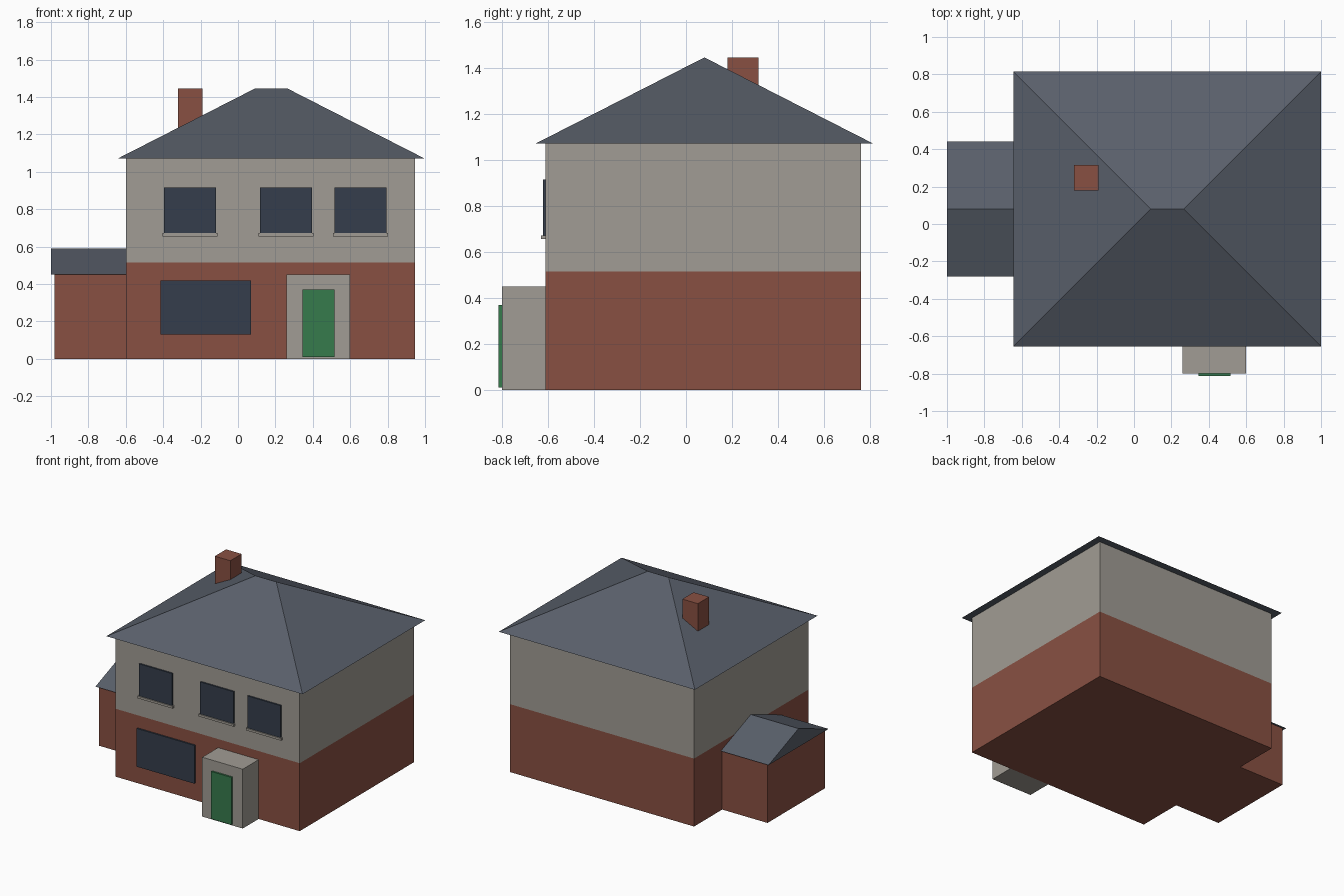
import bpy
import bmesh

default = bpy.data.objects.get("Cube")
if default:
    bpy.data.objects.remove(default, do_unlink=True)


def material(name, rgb):
    mat = bpy.data.materials.new(name)
    mat.use_nodes = True
    colour = (*rgb, 1)
    mat.diffuse_color = colour
    mat.node_tree.nodes["Principled BSDF"].inputs["Base Color"].default_value = colour
    return mat


brick = material("red_brick", (0.25, 0.081, 0.055))
stone = material("grey_render", (0.355, 0.333, 0.297))
slate = material("slate", (0.10, 0.115, 0.145))
glass = material("dark_glass", (0.035, 0.048, 0.072))
green = material("green_paint", (0.037, 0.196, 0.073))


def finish(name, bm, *mats):
    bmesh.ops.recalc_face_normals(bm, faces=bm.faces)
    mesh = bpy.data.meshes.new(name)
    bm.to_mesh(mesh)
    bm.free()
    for mat in mats:
        mesh.materials.append(mat)
    obj = bpy.data.objects.new(name, mesh)
    bpy.context.collection.objects.link(obj)
    return obj


def box_mesh(xs, ys, zs):
    bm = bmesh.new()
    bmesh.ops.create_cube(bm, size=1)
    for v in bm.verts:
        v.co = [span[int(c > 0)] for span, c in zip((xs, ys, zs), v.co)]
    return bm


def box(name, xs, ys, zs, mat):
    return finish(name, box_mesh(xs, ys, zs), mat)


def ridged_roof(name, xs, ys, zs, ridge):
    """Solid roof with its ridge along x; the ridge ends set hips or gables."""
    bm = bmesh.new()
    mid = sum(ys) / 2
    a, b, c, d = [bm.verts.new((x, y, zs[0])) for x, y in
                  ((xs[0], ys[0]), (xs[1], ys[0]), (xs[1], ys[1]), (xs[0], ys[1]))]
    left, right = [bm.verts.new((x, mid, zs[1])) for x in ridge]
    for face in ((a, b, right, left), (c, d, left, right),
                 (b, c, right), (d, a, left), (d, c, b, a)):
        bm.faces.new(face)
    return finish(name, bm, slate)


# Main walls: brick ground floor, rendered upper floor
FLOOR = 0.515
bm = box_mesh((-0.6, 0.945), (-0.61, 0.76), (0, 1.07))
bmesh.ops.bisect_plane(bm, geom=bm.verts[:] + bm.edges[:] + bm.faces[:],
                       plane_co=(0, 0, FLOOR), plane_no=(0, 0, 1))
for f in bm.faces:
    f.material_index = int(f.calc_center_median().z > FLOOR)
finish("main_walls", bm, brick, stone)

# Hipped main roof and chimney
ridged_roof("main_roof", (-0.645, 1), (-0.655, 0.815), (1.07, 1.445), (0.09, 0.265))
box("chimney", (-0.32, -0.19), (0.18, 0.315), (1.1, 1.445), brick)

# Side annex with a gabled roof
box("annex_walls", (-0.98, -0.59), (-0.263, 0.423), (0, 0.45), brick)
ridged_roof("annex_roof", (-1, -0.59), (-0.28, 0.44), (0.45, 0.59), (-1, -0.59))

# Porch and door
box("porch", (0.26, 0.6), (-0.8, -0.6), (0, 0.45), stone)
box("front_door", (0.345, 0.515), (-0.814, -0.8), (0.01, 0.37), green)

# Ground floor window
box("ground_window", (-0.415, 0.07), (-0.622, -0.6), (0.13, 0.42), glass)

# Upper windows with sills
for side, x0 in (("right", -0.395), ("middle", 0.118), ("left", 0.515)):
    x1 = x0 + 0.278
    box(f"upper_window_{side}", (x0, x1), (-0.622, -0.6), (0.67, 0.915), glass)
    box(f"window_sill_{side}", (x0 - 0.008, x1 + 0.008), (-0.63, -0.6), (0.655, 0.672), stone)
